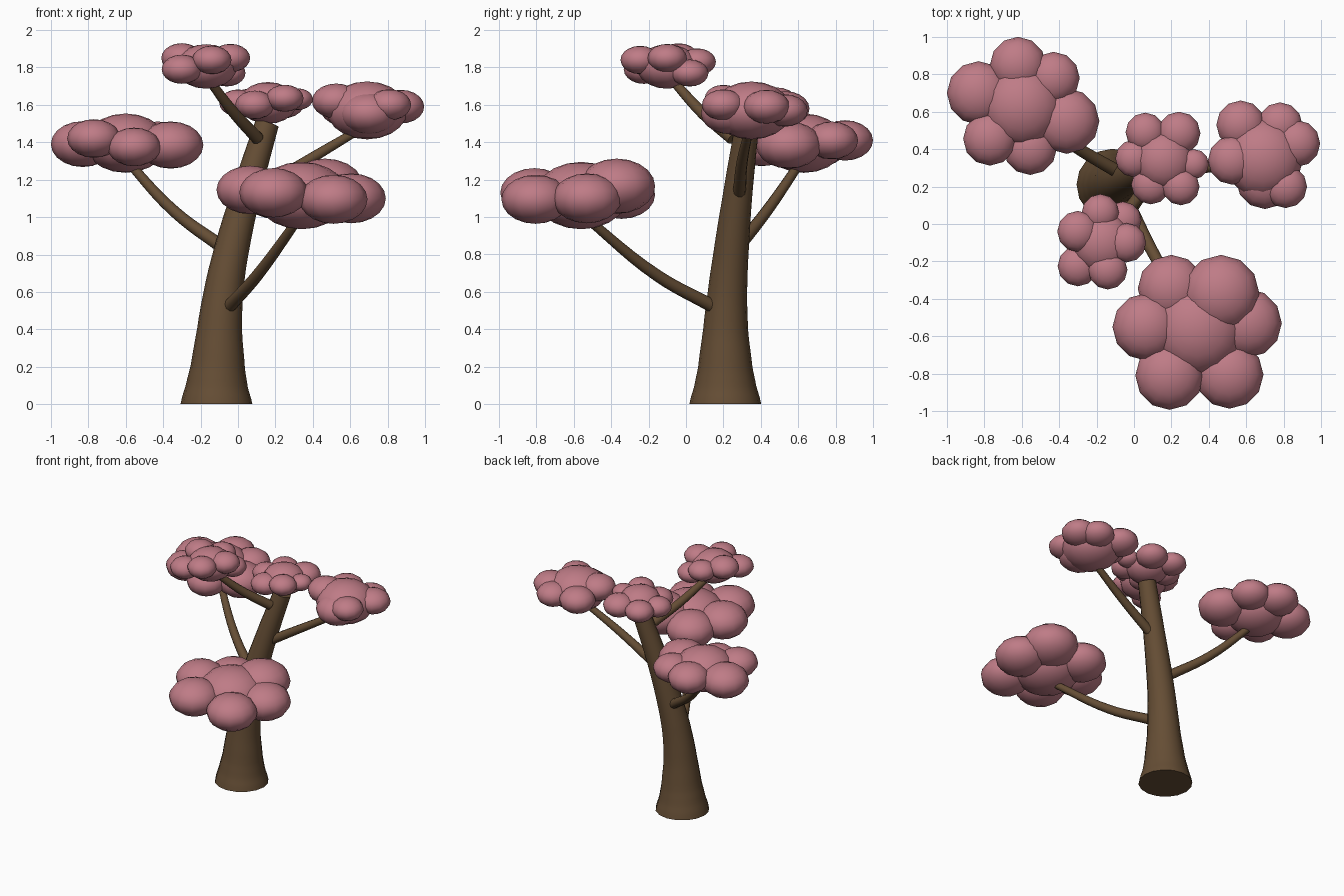
import bpy, bmesh
from mathutils import Matrix, Vector


def material(name, color):
    m = bpy.data.materials.new(name)
    m.diffuse_color = (*color, 1)
    return m


bark = material("bark", (0.13, 0.075, 0.035))
blossom = material("blossom", (0.52, 0.20, 0.24))


def limb(name, points, sides_res, steps, flat_base=False):
    """Tapered round limb through (x, y, z, radius) points."""
    cu = bpy.data.curves.new(name, 'CURVE')
    cu.dimensions = '3D'
    cu.bevel_depth = 1.0
    cu.bevel_resolution = sides_res
    cu.resolution_u = steps
    cu.use_fill_caps = True
    sp = cu.splines.new('BEZIER')
    sp.bezier_points.add(len(points) - 1)
    for bp, (x, y, z, r) in zip(sp.bezier_points, points):
        bp.co = (x, y, z)
        bp.radius = r
        bp.handle_left_type = bp.handle_right_type = 'AUTO'
    if flat_base:
        b = sp.bezier_points[0]
        b.handle_left_type = b.handle_right_type = 'FREE'
        b.handle_left = b.co - Vector((0, 0, 0.05))
        b.handle_right = b.co + Vector((0, 0, 0.05))
    ob = bpy.data.objects.new(name, cu)
    bpy.context.collection.objects.link(ob)
    bpy.ops.object.select_all(action='DESELECT')
    ob.select_set(True)
    bpy.context.view_layer.objects.active = ob
    bpy.ops.object.convert(target='MESH')
    ob = bpy.context.object
    ob.data.materials.clear()
    ob.data.materials.append(bark)
    bpy.ops.object.shade_smooth_by_angle(angle=0.7)


def cluster(name, lobes, squash=0.72):
    """Foliage pad made of flattened balls given as (x, y, z, radius)."""
    bm = bmesh.new()
    for x, y, z, r in lobes:
        bmesh.ops.create_uvsphere(
            bm, u_segments=12, v_segments=10, radius=r,
            matrix=Matrix.Translation((x, y, z)) @ Matrix.Diagonal((1, 1, squash, 1)))
    for f in bm.faces:
        f.smooth = True
    me = bpy.data.meshes.new(name)
    bm.to_mesh(me)
    bm.free()
    me.materials.append(blossom)
    bpy.context.collection.objects.link(bpy.data.objects.new(name, me))


# Leaning trunk with flared foot
limb("trunk", [
    (-0.115, 0.21, 0, 0.192), (-0.113, 0.21, 0.1, 0.165), (-0.108, 0.21, 0.2, 0.145),
    (-0.098, 0.212, 0.4, 0.12), (-0.077, 0.222, 0.6, 0.105), (-0.04, 0.24, 0.8, 0.094),
    (0.05, 0.28, 1.15, 0.077), (0.155, 0.328, 1.5, 0.064)], 6, 4, True)

# Branches
limb("low_front_branch", [(-0.045, 0.14, 0.525, 0.036), (0.10, -0.15, 0.685, 0.032),
                          (0.33, -0.54, 1.0, 0.024)], 3, 6)
limb("left_branch", [(-0.07, 0.27, 0.83, 0.036), (-0.34, 0.43, 1.03, 0.031),
                     (-0.61, 0.63, 1.32, 0.024)], 3, 6)
limb("right_branch", [(0.09, 0.285, 1.13, 0.035), (0.36, 0.30, 1.295, 0.03),
                      (0.67, 0.34, 1.48, 0.023)], 3, 6)
limb("top_branch", [(0.105, 0.25, 1.42, 0.035), (-0.02, 0.09, 1.555, 0.031),
                    (-0.16, -0.08, 1.74, 0.024)], 3, 6)

# Foliage pads: centre ball first, then the ring of lobes
cluster("low_front_foliage", [
    (0.34, -0.56, 1.115, 0.25), (0.065, -0.55, 1.145, 0.18), (0.20, -0.345, 1.12, 0.18),
    (0.465, -0.37, 1.165, 0.205), (0.605, -0.53, 1.10, 0.185), (0.51, -0.805, 1.095, 0.182),
    (0.19, -0.81, 1.13, 0.183)])
cluster("left_foliage", [
    (-0.60, 0.63, 1.395, 0.22), (-0.83, 0.70, 1.39, 0.17), (-0.62, 0.85, 1.41, 0.15),
    (-0.43, 0.78, 1.41, 0.14), (-0.36, 0.55, 1.385, 0.175), (-0.555, 0.405, 1.375, 0.143),
    (-0.77, 0.455, 1.42, 0.143)])
cluster("right_foliage", [
    (0.69, 0.35, 1.57, 0.215), (0.525, 0.34, 1.62, 0.13), (0.57, 0.53, 1.58, 0.13),
    (0.78, 0.53, 1.57, 0.12), (0.87, 0.43, 1.59, 0.125), (0.81, 0.20, 1.60, 0.115),
    (0.70, 0.235, 1.555, 0.155)])
cluster("top_foliage", [
    (-0.17, -0.10, 1.805, 0.165), (-0.18, 0.06, 1.83, 0.10), (-0.06, 0.02, 1.77, 0.10),
    (-0.04, -0.10, 1.85, 0.105), (-0.14, -0.245, 1.84, 0.105), (-0.30, -0.225, 1.79, 0.108),
    (-0.30, -0.04, 1.85, 0.11)])
cluster("crown_foliage", [
    (0.16, 0.34, 1.61, 0.155), (0.06, 0.49, 1.61, 0.105), (0.24, 0.485, 1.61, 0.115),
    (0.32, 0.32, 1.63, 0.08), (0.25, 0.20, 1.635, 0.10), (0.09, 0.21, 1.60, 0.105),
    (0.00, 0.35, 1.61, 0.10)])
